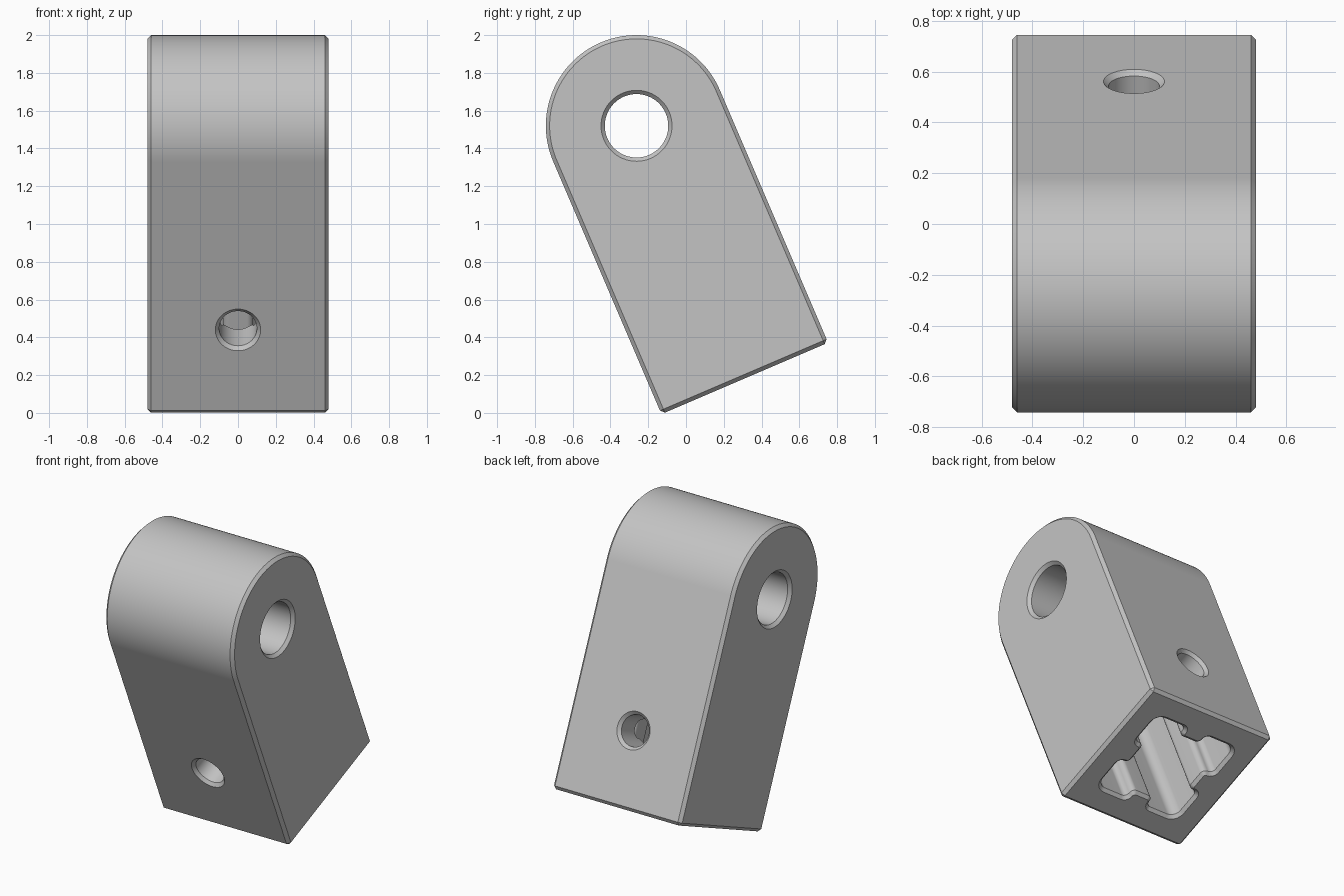
import bpy, bmesh, math
from mathutils import Vector

cube = bpy.data.objects.get("Cube")
if cube:
    bpy.data.objects.remove(cube, do_unlink=True)

R = 0.48          # half width and radius of the rounded end
L = 1.455         # from pin hole centre to the foot
C = 0.02          # chamfer
TILT = math.radians(23.2)

grey = bpy.data.materials.new("mid grey")
grey.use_nodes = True
colour = (0.55, 0.55, 0.55, 1)
grey.diffuse_color = colour
grey.node_tree.nodes["Principled BSDF"].inputs["Base Color"].default_value = colour


def loft(name, rings):
    """Solid skinned through equal-length rings, capped at both ends."""
    bm = bmesh.new()
    loops = [[bm.verts.new(p) for p in ring] for ring in rings]
    n = len(loops[0])
    for a, b in zip(loops, loops[1:]):
        for i in range(n):
            j = (i + 1) % n
            bm.faces.new((a[i], a[j], b[j], b[i]))
    bm.faces.new(loops[0][::-1])
    bm.faces.new(loops[-1])
    bm.normal_update()
    if bm.calc_volume(signed=True) < 0:
        bmesh.ops.reverse_faces(bm, faces=bm.faces[:])
    mesh = bpy.data.meshes.new(name)
    bm.to_mesh(mesh)
    bm.free()
    mesh.materials.append(grey)
    ob = bpy.data.objects.new(name, mesh)
    bpy.context.scene.collection.objects.link(ob)
    return ob


def evaluated_mesh(ob):
    """New mesh with the object's modifiers applied."""
    bpy.context.view_layer.update()
    depsgraph = bpy.context.evaluated_depsgraph_get()
    return bpy.data.meshes.new_from_object(ob.evaluated_get(depsgraph))


def cut(ob, cutter):
    """Subtract cutter from ob with the first solver that is available."""
    cutter.hide_render = True
    mod = ob.modifiers.new(cutter.name, "BOOLEAN")
    mod.operation = "DIFFERENCE"
    mod.object = cutter
    result = ob.data
    for solver in ("EXACT", "MANIFOLD", "FLOAT"):
        mod.solver = solver
        mesh = evaluated_mesh(ob)
        if len(mesh.polygons) > len(ob.data.polygons):
            result = mesh
            break
    ob.modifiers.clear()
    ob.data = result
    bpy.data.objects.remove(cutter, do_unlink=True)


def bore(name, r, place):
    """Through hole cutter, flared at both ends for the chamfers."""
    e = 0.01
    stations = [(-R - e, r + C + e), (-R + C, r), (R - C, r), (R + e, r + C + e)]
    angles = [math.tau * i / 64 for i in range(64)]
    return loft(name, [[place(t, q * math.cos(a), q * math.sin(a)) for a in angles]
                       for t, q in stations])


def rounded(corners, steps=5):
    """Round each square (point, radius) corner of a closed outline."""
    out = []
    for i, (p, r) in enumerate(corners):
        a = (corners[i - 1][0] - p).normalized() * r
        b = (corners[(i + 1) % len(corners)][0] - p).normalized() * r
        for k in range(steps + 1):
            t = math.pi / 2 * k / steps
            out.append(p + a * (1 - math.sin(t)) + b * (1 - math.cos(t)))
    return out


def outset(points, d):
    """Grow a counter-clockwise outline by d."""
    out = []
    for i, p in enumerate(points):
        s = (p - points[i - 1]).normalized()
        t = (points[(i + 1) % len(points)] - p).normalized()
        m, n = Vector((s.y, -s.x)), Vector((t.y, -t.x))
        out.append(p + (m + n) * d / (1 + m.dot(n)))
    return out


# Main block: straight sides with a round top, chamfered all over
profile = [(R * math.cos(math.pi * i / 64), R * math.sin(math.pi * i / 64))
           for i in range(65)] + [(-R, -L), (R, -L)]
body = loft("hinge_block", [[(x, u, w) for u, w in profile] for x in (-R, R)])
bevel = body.modifiers.new("chamfer", "BEVEL")
bevel.width = C
bevel.segments = 1
bevel.use_clamp_overlap = False
bevel.limit_method = "ANGLE"
bevel.angle_limit = math.radians(30)
chamfered = evaluated_mesh(body)
body.modifiers.clear()
body.data = chamfered

# Pin hole across the block
cut(body, bore("pin_hole_cutter", 0.168, lambda t, a, b: (t, a, b)))

# Square socket in the foot with a rib along the middle of each wall
H, RIB, DEEP = 0.31, 0.08, 0.07
side = [((H, -H), 0.06), ((H, -RIB), 0.033), ((H - DEEP, -RIB), 0.033),
        ((H - DEEP, RIB), 0.033), ((H, RIB), 0.033)]
corners = []
for k in range(4):
    for (x, y), r in side:
        for _ in range(k):
            x, y = -y, x
        corners.append((Vector((x, y)), r))
outline = rounded(corners)
levels = [(-L - 0.005, outset(outline, C + 0.005)), (-L + C, outline), (-L + 0.9, outline)]
cut(body, loft("socket_cutter", [[(p.x, p.y, w) for p in pts] for w, pts in levels]))

# Screw hole from front to back
cut(body, bore("screw_hole_cutter", 0.1, lambda t, a, b: (a, t, b - 0.97)))

# Smooth curves with crisp chamfers, then lean the block
body.data.shade_smooth()
body.data.set_sharp_from_angle(angle=math.radians(30))
weighted = body.modifiers.new("even_normals", "WEIGHTED_NORMAL")
weighted.keep_sharp = True
body.rotation_euler.x = TILT
body.location = (0, -0.262, 1.52)
